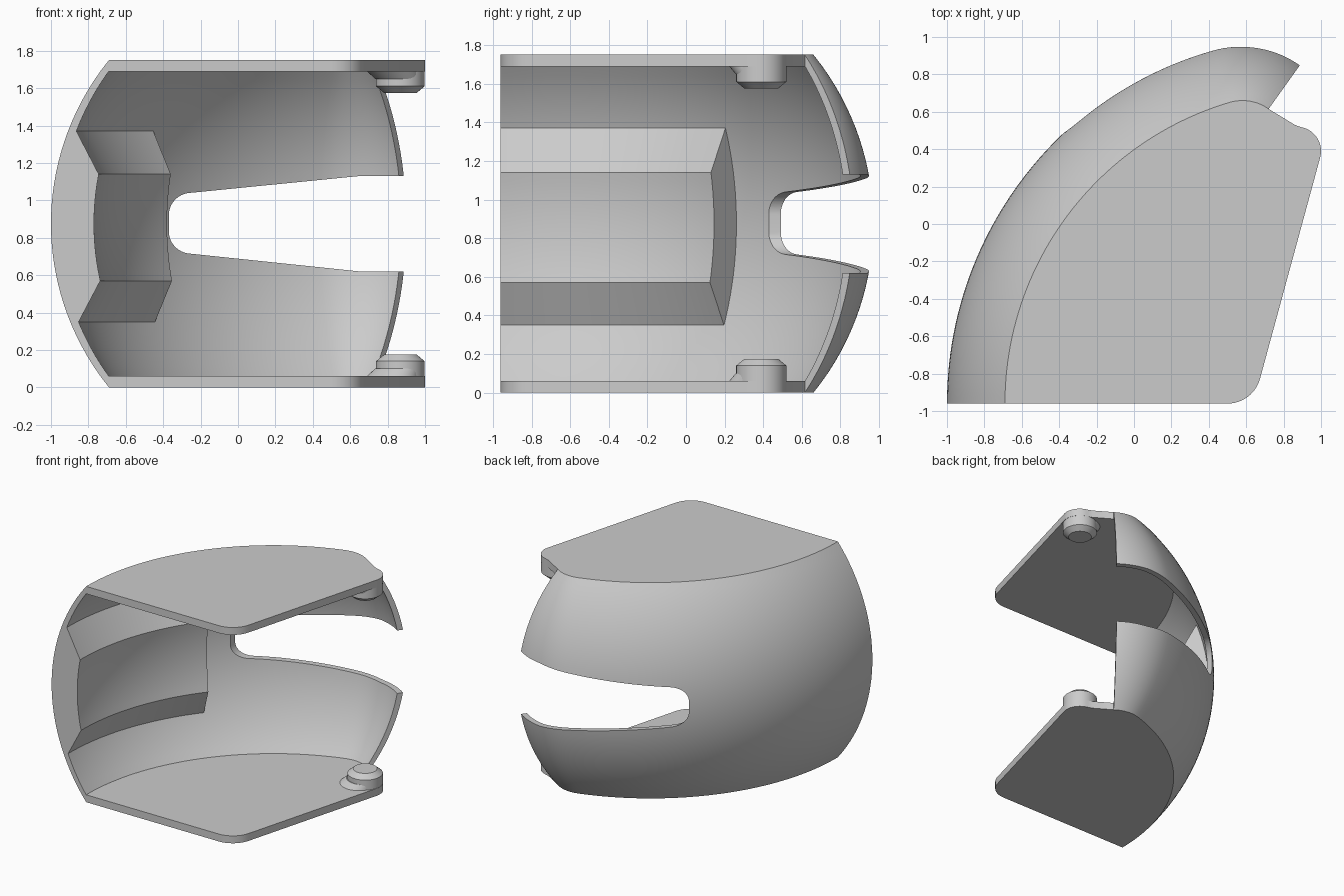
import bpy, bmesh
from math import sin, cos, radians, sqrt
from mathutils import Vector

if "Cube" in bpy.data.objects:
    bpy.data.objects.remove(bpy.data.objects["Cube"])

grey = bpy.data.materials.new("light grey")
grey.use_nodes = True
grey.diffuse_color = (0.6, 0.6, 0.6, 1)
grey.node_tree.nodes["Principled BSDF"].inputs["Base Color"].default_value = (0.6, 0.6, 0.6, 1)

HEIGHT, MID, BULGE, PLATE, WALL = 1.75, 0.875, 0.31, 0.06, 0.045
SECTION_R = (MID ** 2 + BULGE ** 2) / (2 * BULGE)
JOIN, END, RIB_END = 106.5, 54.4, 141.1


def steps(a, b, n):
    return [a + (b - a) * i / n for i in range(n + 1)]


def depth(z):
    """Inward offset of the outer surface at height z."""
    return SECTION_R - sqrt(SECTION_R ** 2 - (z - MID) ** 2)


def path(angle, offset):
    """Plan curve: a large arc running tangent into a small one."""
    a = radians(angle)
    cx, cy, r = (0.99, -0.96, 1.99) if angle >= JOIN else (0.58, 0.42, 0.55)
    return cx + (r - offset) * cos(a), cy + (r - offset) * sin(a)


def arc(cx, cy, r, a, b, n=12):
    return [(cx + r * cos(radians(t)), cy + r * sin(radians(t))) for t in steps(a, b, n)]


def make_object(name, bm):
    bmesh.ops.recalc_face_normals(bm, faces=bm.faces)
    mesh = bpy.data.meshes.new(name)
    bm.to_mesh(mesh)
    bm.free()
    mesh.materials.append(grey)
    obj = bpy.data.objects.new(name, mesh)
    bpy.context.collection.objects.link(obj)
    return obj


def loft(name, rings):
    """Skin closed rings of equal size and cap both ends."""
    bm = bmesh.new()
    rows = [[bm.verts.new(p) for p in ring] for ring in rings]
    n = len(rows[0])
    for r0, r1 in zip(rows, rows[1:]):
        for i in range(n):
            j = (i + 1) % n
            bm.faces.new((r0[i], r0[j], r1[j], r1[i]))
    bm.faces.new(rows[0])
    bm.faces.new(rows[-1])
    return make_object(name, bm)


def sweep(name, section, angles):
    return loft(name, [[(*path(a, off), z) for off, z in section] for a in angles])


def smooth(obj):
    bpy.ops.object.select_all(action='DESELECT')
    obj.select_set(True)
    bpy.context.view_layer.objects.active = obj
    bpy.ops.object.shade_smooth_by_angle(angle=radians(25))


# Curved outer wall
arc_angles = steps(180, JOIN, 48) + steps(JOIN, END, 24)[1:]
section = [(depth(z), z) for z in steps(0, HEIGHT, 32)]
section += [(depth(z) + WALL, z) for z in steps(HEIGHT - PLATE, PLATE, 30)]
wall = sweep("curved_wall", section, arc_angles)

# Tapered, round-ended slot cut through the wall
profile = [(1.3, 0.62), (0.65, 0.62)]
profile += arc(-0.25, 0.835, 0.12, 265, 180)
profile += arc(-0.25, 0.92, 0.12, 180, 95)
profile += [(0.65, 1.13), (1.3, 1.13)]
cutter = loft("slot_cutter", [[(x, y, z) for x, z in profile] for y in (0.3, 1.5)])
cutter.hide_render = True
cut = wall.modifiers.new("slot", 'BOOLEAN')
cut.operation = 'DIFFERENCE'
cut.solver = 'EXACT'
cut.object = cutter
bpy.context.view_layer.objects.active = wall
bpy.ops.object.modifier_apply(modifier=cut.name)
bpy.data.objects.remove(cutter)
smooth(wall)

# Raised pad on the inside of the wall, with bevelled long edges
pad = [(depth(z) + WALL, z) for z in (0.35,)]
pad += [(depth(z) + 0.23, z) for z in steps(0.57, 1.14, 12)]
pad += [(depth(z) + WALL, z) for z in (1.37,)]
pad += [(depth(z) + 0.03, z) for z in steps(1.37, 0.35, 16)]
smooth(sweep("inner_pad", pad, steps(180, RIB_END, 30)))

# End plates with hinge pins, mirrored top and bottom
outline = [path(a, BULGE) for a in arc_angles]
outline += [(0.86, 0.53)]
outline += arc(0.87, 0.39, 0.13, 80, -15)
outline += arc(0.5, -0.78, 0.18, -15, -90)


def ring(cx, cy, r, z):
    return [(x, y, z) for x, y in arc(cx, cy, r, 0, 352.5, 47)]


for side, flip in (("bottom", False), ("top", True)):
    def level(z):
        return HEIGHT - z if flip else z

    smooth(loft(side + "_plate", [[(x, y, level(z)) for x, y in outline] for z in (0, PLATE)]))
    smooth(loft(side + "_hinge_pin", [ring(0.868, 0.39, r, level(z)) for r, z in
                                      ((0.13, 0.002), (0.13, 0.14), (0.088, 0.175))]))
    smooth(loft(side + "_pin_ramp", [ring(0.825, 0.36, 0.145, level(PLATE - 0.01)),
                                     ring(0.86, 0.385, 0.128, level(0.1))]))
